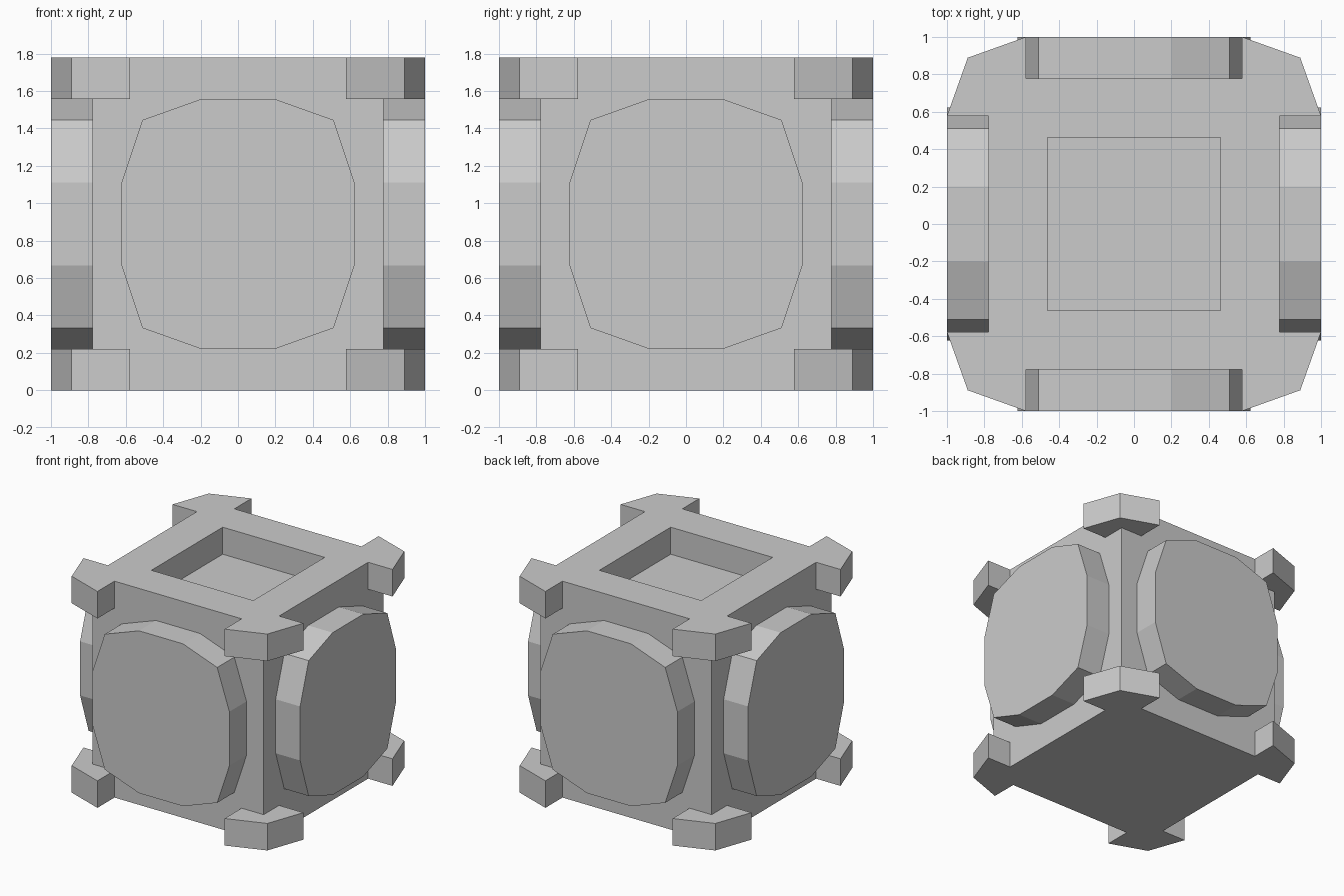
import bpy, bmesh
from math import pi
from mathutils import Matrix, Vector

if "Cube" in bpy.data.objects:
    bpy.data.objects.remove(bpy.data.objects["Cube"])

H = 1.778      # total height
B = 0.778      # half width of the body
T = 0.222      # thickness of plates, corner blocks and recess


def finish(bm, name):
    bmesh.ops.recalc_face_normals(bm, faces=bm.faces)
    mesh = bpy.data.meshes.new(name)
    bm.to_mesh(mesh)
    bm.free()
    obj = bpy.data.objects.new(name, mesh)
    bpy.context.collection.objects.link(obj)


def prism(name, points, push, angle):
    """Extrude a flat outline along push, then turn it about the z axis."""
    bm = bmesh.new()
    face = bm.faces.new([bm.verts.new(p) for p in points])
    ext = bmesh.ops.extrude_face_region(bm, geom=[face], use_keep_orig=True)
    moved = [g for g in ext["geom"] if isinstance(g, bmesh.types.BMVert)]
    bmesh.ops.translate(bm, verts=moved, vec=Vector(push))
    bmesh.ops.rotate(bm, verts=bm.verts, cent=(0, 0, 0),
                     matrix=Matrix.Rotation(angle, 3, 'Z'))
    finish(bm, name)


# Body: box with a square recess in the top
bm = bmesh.new()
bmesh.ops.create_cube(bm, size=1)
bmesh.ops.scale(bm, vec=(2 * B, 2 * B, H), verts=bm.verts)
bmesh.ops.translate(bm, vec=(0, 0, H / 2), verts=bm.verts)
top = max(bm.faces, key=lambda f: f.calc_center_median().z)
bmesh.ops.inset_individual(bm, faces=[top], thickness=B - 0.333)
floor = bmesh.ops.extrude_discrete_faces(bm, faces=[top])["faces"][0]
bmesh.ops.translate(bm, vec=(0, 0, -T), verts=floor.verts)
finish(bm, "body")

# Outline of a side plate (x, height from centre), mirrored to a 12-sided shape
quarter = [(0.622, 0.222), (0.511, 0.556), (0.2, 0.667)]
half = quarter + [(-x, z) for x, z in reversed(quarter)]
outline = half + [(-x, -z) for x, z in half]
plate = [(x, -B, H / 2 + z) for x, z in outline]

# Outline of a corner block wrapped around a body corner
corner = [(0.578, 1), (0.889, 0.889), (1, 0.578),
          (B, 0.578), (B, B), (0.578, B)]

# Four side plates and eight corner blocks
for i, side in enumerate(("front", "right", "back", "left")):
    prism(side + "_plate", plate, (0, -T, 0), i * pi / 2)
    for level, z in (("lower", 0), ("upper", H - T)):
        prism(f"{level}_corner_block_{i + 1}", [(x, y, z) for x, y in corner],
              (0, 0, T), i * pi / 2)
